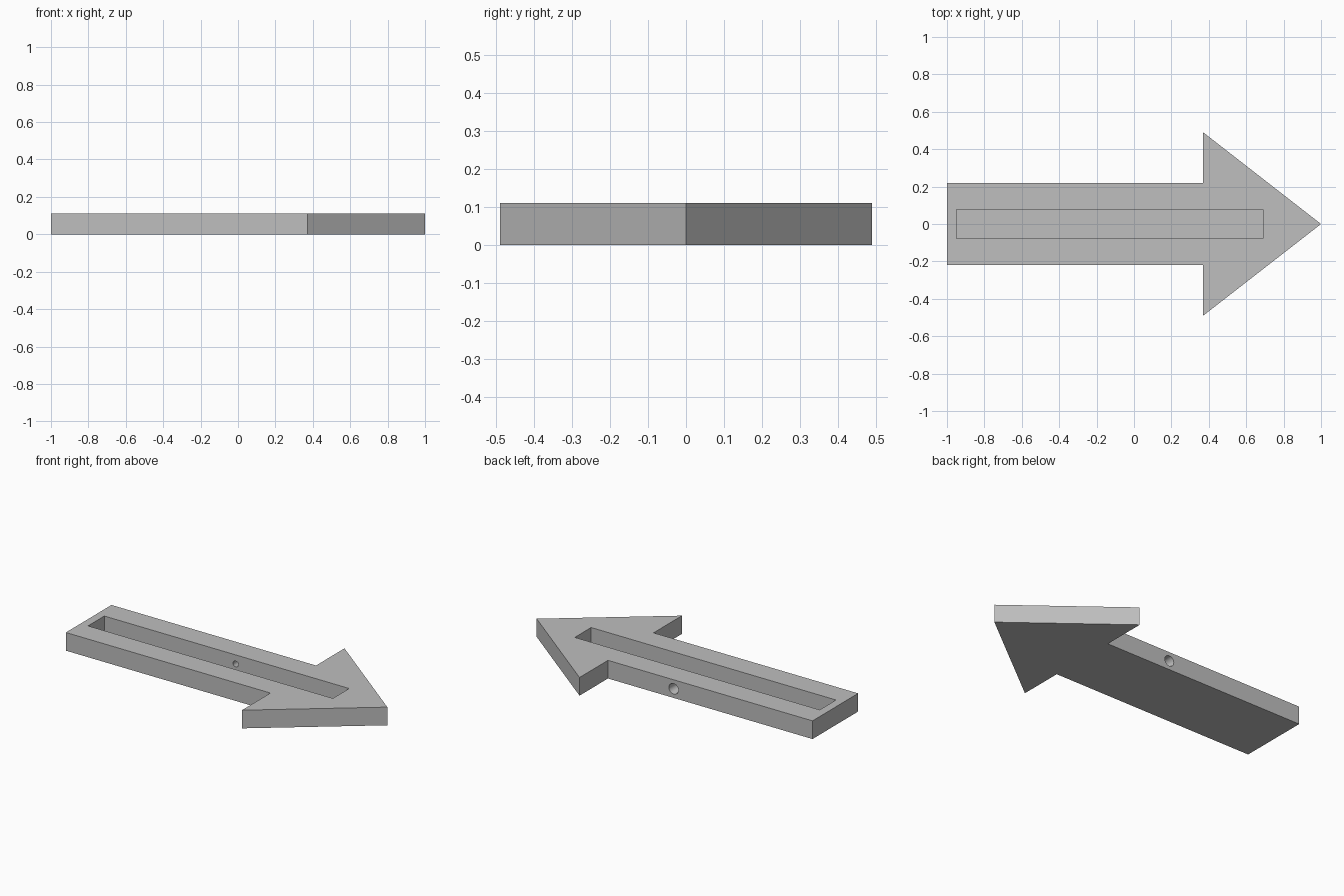
import bpy
import bmesh
from math import pi

if "Cube" in bpy.data.objects:
    bpy.data.objects.remove(bpy.data.objects["Cube"])

HEIGHT = 0.11
FLOOR = 0.02

grey = bpy.data.materials.new("plain_grey")
grey.diffuse_color = (0.52, 0.52, 0.52, 1)
grey.use_nodes = True
grey.node_tree.nodes["Principled BSDF"].inputs["Base Color"].default_value = grey.diffuse_color


def prism(name, outline, z0, z1):
    """Extrude a flat outline between two heights."""
    bm = bmesh.new()
    face = bm.faces.new([bm.verts.new((x, y, z0)) for x, y in outline])
    new = bmesh.ops.extrude_face_region(bm, geom=[face])["geom"]
    top = [v for v in new if isinstance(v, bmesh.types.BMVert)]
    bmesh.ops.translate(bm, verts=top, vec=(0, 0, z1 - z0))
    bmesh.ops.recalc_face_normals(bm, faces=bm.faces)
    mesh = bpy.data.meshes.new(name)
    bm.to_mesh(mesh)
    bm.free()
    mesh.materials.append(grey)
    obj = bpy.data.objects.new(name, mesh)
    bpy.context.collection.objects.link(obj)
    return obj


def cut(target, cutter):
    """Subtract a cutter, then remove it."""
    mod = target.modifiers.new(cutter.name, "BOOLEAN")
    mod.operation = "DIFFERENCE"
    mod.solver = "EXACT"
    mod.object = cutter
    cutter.hide_render = True
    bpy.context.view_layer.objects.active = target
    bpy.ops.object.modifier_apply(modifier=mod.name)
    bpy.data.objects.remove(cutter)


# Arrow body: half outline mirrored across the long axis
half = [(-1, 0.218), (0.37, 0.218), (0.37, 0.49)]
outline = half + [(1, 0)] + [(x, -y) for x, y in reversed(half)]
arrow = prism("arrow_body", outline, 0, HEIGHT)

# Long slot, open at the top
slot = prism("slot_cutter", [(-0.95, -0.078), (0.69, -0.078),
                             (0.69, 0.078), (-0.95, 0.078)], FLOOR, HEIGHT + 0.1)
cut(arrow, slot)

# Tapered hole through the back wall, wide on the outside
y0, y1 = 0.06, 0.24
bpy.ops.mesh.primitive_cone_add(vertices=32, radius1=0.016, radius2=0.034, depth=y1 - y0,
                                location=(-0.07, (y0 + y1) / 2, HEIGHT / 2),
                                rotation=(-pi / 2, 0, 0))
hole = bpy.context.object
hole.name = "hole_cutter"
hole.data.materials.append(grey)
cut(arrow, hole)

# Smooth the hole wall, keep all edges sharp
bpy.ops.object.select_all(action="DESELECT")
arrow.select_set(True)
bpy.context.view_layer.objects.active = arrow
bpy.ops.object.shade_smooth_by_angle(angle=pi / 6)
